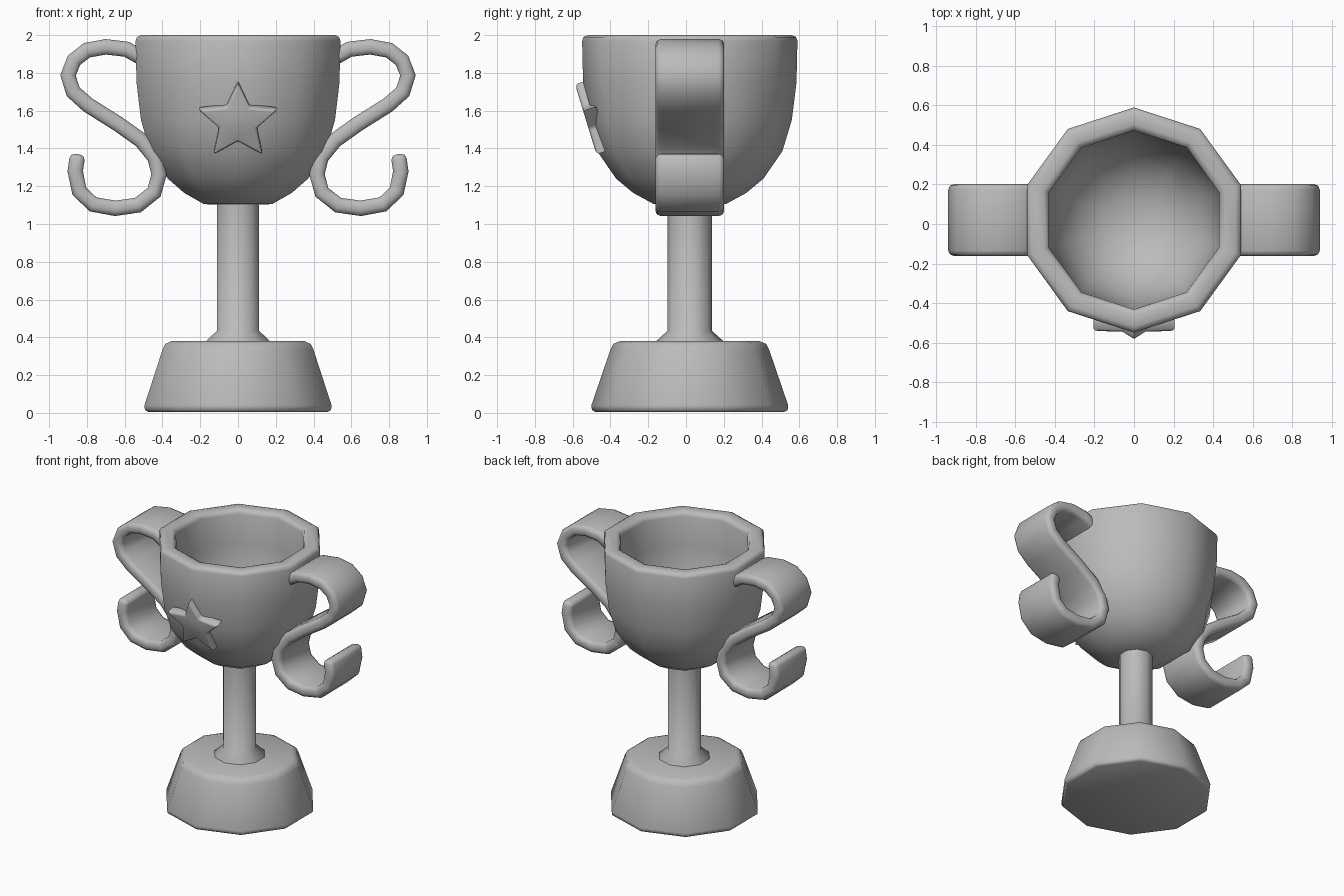
import bpy, bmesh, math
from mathutils import Matrix, Vector

cube = bpy.data.objects.get("Cube")
if cube:
    bpy.data.objects.remove(cube, do_unlink=True)

AXIS_Y = 0.02
SIDES = 10

grey = bpy.data.materials.new("plain grey")
grey.use_nodes = True
COLOUR = (0.5, 0.5, 0.5, 1)
grey.diffuse_color = COLOUR
grey.node_tree.nodes["Principled BSDF"].inputs["Base Color"].default_value = COLOUR


def finish(name, bm, bevel=0, segments=2, smooth=60):
    bmesh.ops.recalc_face_normals(bm, faces=bm.faces)
    mesh = bpy.data.meshes.new(name)
    bm.to_mesh(mesh)
    bm.free()
    mesh.materials.append(grey)
    ob = bpy.data.objects.new(name, mesh)
    bpy.context.collection.objects.link(ob)
    bpy.ops.object.select_all(action="DESELECT")
    ob.select_set(True)
    bpy.context.view_layer.objects.active = ob
    if bevel:
        mod = ob.modifiers.new("rounded edges", "BEVEL")
        mod.width, mod.segments = bevel, segments
        mod.limit_method, mod.angle_limit = "ANGLE", math.radians(50)
        bpy.ops.object.modifier_apply(modifier=mod.name)
    bpy.ops.object.shade_smooth_by_angle(angle=math.radians(smooth))
    return ob


def lathe(name, profile):
    """Ten-sided turned part with a corner facing the front."""
    bm = bmesh.new()
    rings = []
    for r, z in profile:
        if r == 0:
            rings.append([bm.verts.new((0, AXIS_Y, z))] * SIDES)
            continue
        angles = [math.pi / 2 + math.tau * i / SIDES for i in range(SIDES)]
        rings.append([bm.verts.new((r * math.cos(a), AXIS_Y + r * math.sin(a), z))
                      for a in angles])
    for low, high in zip(rings, rings[1:]):
        for i in range(SIDES):
            j = (i + 1) % SIDES
            corners = dict.fromkeys((low[i], low[j], high[j], high[i]))
            bm.faces.new(list(corners))
    return finish(name, bm)


# Turned parts: base, stem and hollow cup
lathe("base", [(0, 0.005), (0.50, 0.005), (0.518, 0.015), (0.521, 0.04), (0.42, 0.335),
               (0.405, 0.365), (0.37, 0.38), (0, 0.38)])
lathe("stem", [(0, 0.36), (0.178, 0.36), (0.178, 0.38), (0.117, 0.435),
               (0.117, 1.13), (0, 1.13)])
lathe("cup", [(0, 1.10), (0.19, 1.105), (0.30, 1.165), (0.39, 1.24), (0.49, 1.385),
              (0.54, 1.55), (0.565, 1.75), (0.57, 1.97), (0.563, 1.99), (0.54, 2.0),
              (0.485, 2.0), (0.462, 1.99), (0.452, 1.965), (0.45, 1.75),
              (0.43, 1.58), (0.38, 1.42), (0.28, 1.29), (0.15, 1.22), (0, 1.20)])

# Scrolled ribbon handles
PATH = [(0.50, 1.875), (0.59, 1.925), (0.70, 1.938), (0.80, 1.92), (0.868, 1.867),
        (0.90, 1.787), (0.873, 1.70), (0.794, 1.63), (0.635, 1.53), (0.513, 1.443),
        (0.44, 1.353), (0.418, 1.263), (0.444, 1.168), (0.53, 1.10), (0.65, 1.083),
        (0.767, 1.104), (0.84, 1.173), (0.862, 1.28), (0.848, 1.37)]


def handle(name, side):
    pts = [Vector(p) for p in PATH]
    bm = bmesh.new()
    rings = []
    for i, p in enumerate(pts):
        along = (pts[min(i + 1, len(pts) - 1)] - pts[max(i - 1, 0)]).normalized()
        across = Vector((-along.y, along.x)) * 0.041
        a, b = p + across, p - across
        rings.append([bm.verts.new((side * q.x, AXIS_Y + w, q.y))
                      for q, w in ((a, -0.182), (a, 0.182), (b, 0.182), (b, -0.182))])
    for r, s in zip(rings, rings[1:]):
        for i in range(4):
            j = (i + 1) % 4
            bm.faces.new((r[i], r[j], s[j], s[i]))
    bm.faces.new(rings[0])
    bm.faces.new(rings[-1])
    return finish(name, bm, bevel=0.028)


handle("left_handle", 1)
handle("right_handle", -1)

# Star plaque leaning along the cup front
bm = bmesh.new()
outline = []
for i in range(10):
    r = 0.104 if i % 2 else 0.22
    a = math.pi / 2 + math.tau * i / 10
    outline.append(bm.verts.new((r * math.cos(a), 0, r * math.sin(a))))
front = bm.faces.new(outline)
back = bmesh.ops.extrude_face_region(bm, geom=[front])
bmesh.ops.translate(bm, vec=(0, 0.075, 0),
                    verts=[v for v in back["geom"] if isinstance(v, bmesh.types.BMVert)])
bm.transform(Matrix.Translation((0, -0.525, 1.535)) @ Matrix.Rotation(math.radians(17), 4, "X"))
finish("star", bm, bevel=0.014, smooth=50)
